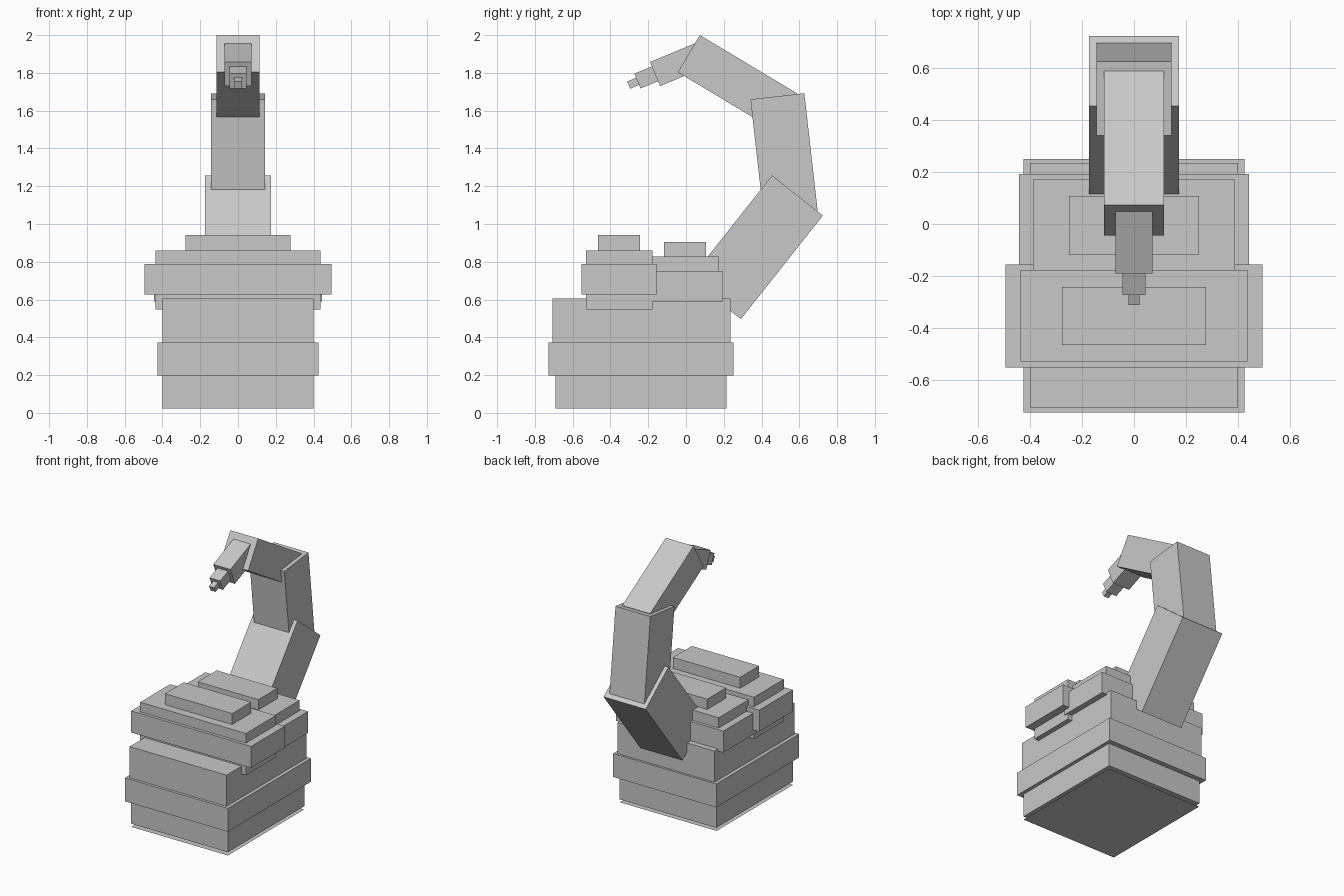
import bpy, bmesh, math
from mathutils import Matrix, Vector

old = bpy.data.objects.get("Cube")
if old:
    bpy.data.objects.remove(old, do_unlink=True)

COLOUR = (0.58, 0.58, 0.58, 1)
grey = bpy.data.materials.new("plain_grey")
grey.use_nodes = True
grey.diffuse_color = COLOUR
grey.node_tree.nodes["Principled BSDF"].inputs["Base Color"].default_value = COLOUR


def add_object(name, bm):
    mesh = bpy.data.meshes.new(name)
    bm.to_mesh(mesh)
    bm.free()
    mesh.materials.append(grey)
    obj = bpy.data.objects.new(name, mesh)
    bpy.context.collection.objects.link(obj)
    return obj


def cuboid(name, centre, size, tilt=0.0):
    """Box turned about the x axis by tilt."""
    bm = bmesh.new()
    matrix = (Matrix.Translation(centre) @ Matrix.Rotation(tilt, 4, 'X')
              @ Matrix.Diagonal((*size, 1)))
    bmesh.ops.create_cube(bm, size=1, matrix=matrix)
    return add_object(name, bm)


def slab(name, half_x, y, z):
    """Upright box, given its half width and its y and z ranges."""
    return cuboid(name, (0, sum(y) / 2, sum(z) / 2),
                  (2 * half_x, y[1] - y[0], z[1] - z[0]))


def link(name, half_x, start, end, thickness):
    """Box running between two (y, z) points."""
    a, b = Vector((0, *start)), Vector((0, *end))
    d = b - a
    return cuboid(name, (a + b) / 2, (2 * half_x, d.length, thickness),
                  math.atan2(d.z, d.y))


# Flat sheet on the ground under the body
bm = bmesh.new()
bmesh.ops.create_grid(bm, x_segments=1, y_segments=1, size=0.5,
                      matrix=Matrix.Translation((0, -0.24, 0)) @ Matrix.Diagonal((0.8, 0.9, 1, 1)))
bmesh.ops.reverse_faces(bm, faces=bm.faces[:])
add_object("ground_sheet", bm)

# Body blocks
slab("body_lower", 0.40, (-0.69, 0.214), (0.024, 0.198))
slab("body_band", 0.426, (-0.727, 0.251), (0.198, 0.373))
slab("body_upper", 0.40, (-0.707, 0.235), (0.373, 0.606))

# Front stack
slab("front_stack_core", 0.437, (-0.53, -0.178), (0.548, 0.86))
slab("front_stack_band", 0.496, (-0.553, -0.157), (0.627, 0.788))
slab("front_stack_cap", 0.278, (-0.466, -0.243), (0.86, 0.942))

# Rear stack
slab("rear_stack_core", 0.39, (-0.178, 0.171), (0.512, 0.828))
slab("rear_stack_band", 0.444, (-0.203, 0.193), (0.59, 0.751))
slab("rear_stack_cap", 0.25, (-0.117, 0.107), (0.828, 0.905))

# Tail, from the root to the tip
TAIL = [
    ("tail_root", 0.174, (0.156, 0.603), (0.590, 1.151), 0.343),
    ("tail_middle", 0.144, (0.556, 1.038), (0.484, 1.676), 0.287),
    ("tail_upper", 0.115, (0.530, 1.593), (0.015, 1.902), 0.229),
    ("tail_end", 0.071, (0.101, 1.904), (-0.164, 1.794), 0.138),
    ("stinger_base", 0.044, (-0.132, 1.808), (-0.257, 1.757), 0.085),
    ("stinger_tip", 0.021, (-0.238, 1.764), (-0.303, 1.735), 0.041),
]
for part in TAIL:
    link(*part)
